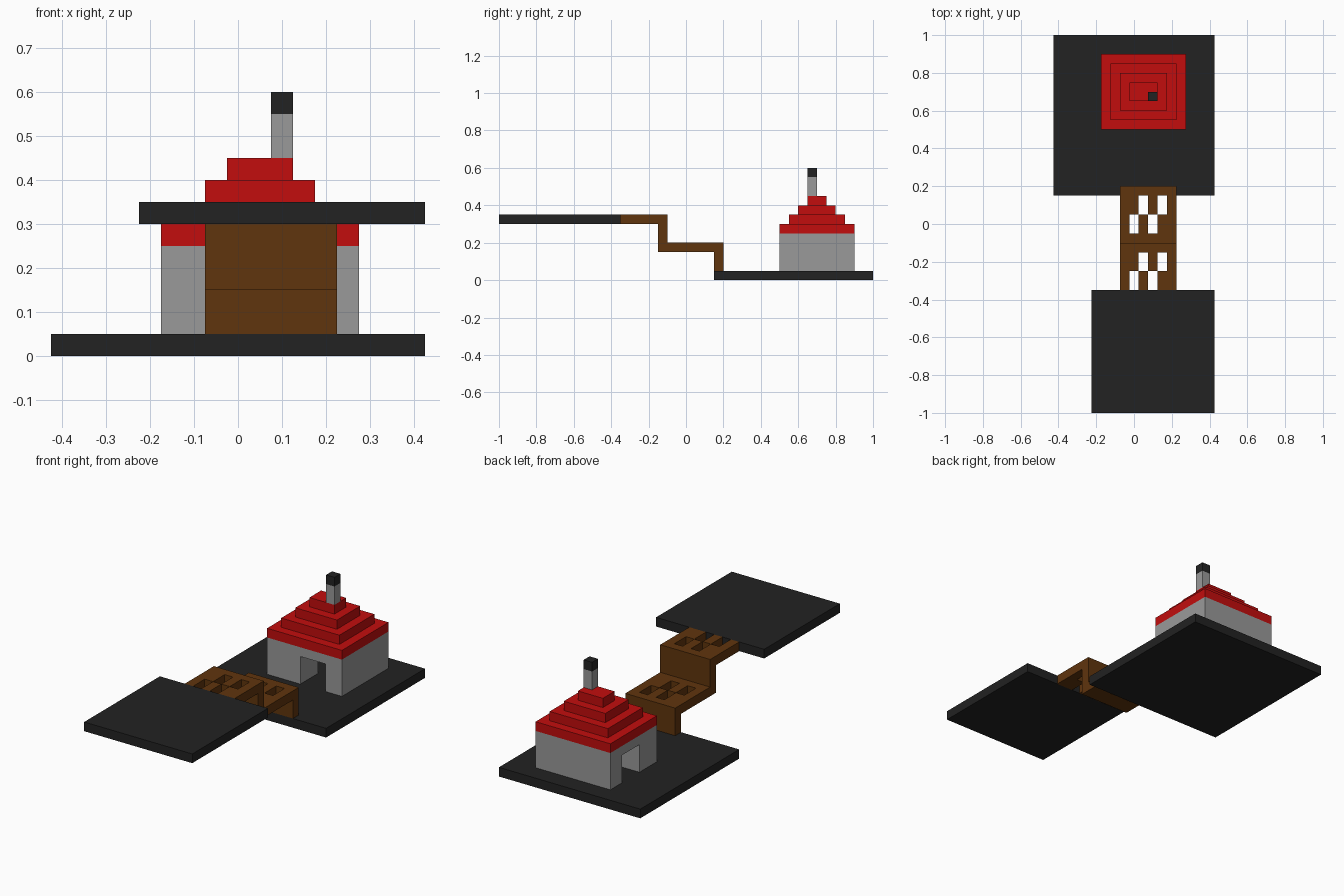
import bpy, bmesh

cube = bpy.data.objects.get("Cube")
if cube:
    bpy.data.objects.remove(cube, do_unlink=True)

U = 0.05  # block size


def material(name, rgb):
    m = bpy.data.materials.new(name)
    m.use_nodes = True
    m.diffuse_color = (*rgb, 1)
    b = m.node_tree.nodes["Principled BSDF"]
    b.inputs["Base Color"].default_value = (*rgb, 1)
    b.inputs["Roughness"].default_value = 0.8
    return m


BLACK = material("charcoal", (0.016, 0.016, 0.016))
GREY = material("stone_grey", (0.32, 0.32, 0.32))
RED = material("roof_red", (0.54, 0.004, 0.004))
BROWN = material("wood_brown", (0.117, 0.035, 0.004))


def finish(name, bm, mat):
    me = bpy.data.meshes.new(name)
    bm.to_mesh(me)
    bm.free()
    me.materials.append(mat)
    ob = bpy.data.objects.new(name, me)
    bpy.context.collection.objects.link(ob)
    return ob


def box(name, x, y, z, mat):
    """Box from (min, max) pairs."""
    bm = bmesh.new()
    bmesh.ops.create_cube(bm, size=1)
    for v in bm.verts:
        v.co = [r[0] if c < 0 else r[1] for c, r in zip(v.co, (x, y, z))]
    return finish(name, bm, mat)


def block_slab(name, x0, y0, nx, ny, z, mat, is_hole):
    """Slab of nx by ny blocks with some blocks left out."""
    bm = bmesh.new()
    cells = {(i, j) for i in range(nx) for j in range(ny) if not is_hole(i, j)}

    def quad(*pts):
        bm.faces.new([bm.verts.new((x0 + i * U, y0 + j * U, z[k])) for i, j, k in pts])

    for i, j in cells:
        ring = [(i, j), (i + 1, j), (i + 1, j + 1), (i, j + 1)]
        quad(*[(a, b, 1) for a, b in ring])
        quad(*[(a, b, 0) for a, b in reversed(ring)])
        for s, (di, dj) in enumerate([(0, -1), (1, 0), (0, 1), (-1, 0)]):
            if (i + di, j + dj) not in cells:
                p, q = ring[s], ring[(s + 1) % 4]
                quad((*p, 0), (*q, 0), (*q, 1), (*p, 1))
    bmesh.ops.remove_doubles(bm, verts=bm.verts, dist=1e-4)
    return finish(name, bm, mat)


# Platforms
box("lower_platform", (-0.425, 0.425), (0.15, 1.0), (0, 0.05), BLACK)
box("upper_platform", (-0.225, 0.425), (-1.0, -0.35), (0.3, 0.35), BLACK)

# Two bridge steps: pierced tread plus riser below its back edge
STEP_X = (-0.075, 0.225)


def staggered(first, rows):
    """Pairs of two-block slots, offset between the two rows."""
    def rule(i, j):
        r = (j - first) // 2
        return 0 <= r < rows and i in ((1, 3) if r == 0 else (2, 4))
    return rule


block_slab("lower_tread", -0.075, -0.1, 6, 5, (0.15, 0.2), BROWN, staggered(1, 2))
block_slab("upper_tread", -0.075, -0.35, 6, 4, (0.3, 0.35), BROWN, staggered(0, 2))
box("lower_riser", STEP_X, (0.15, 0.2), (0.05, 0.2), BROWN)
box("upper_riser", STEP_X, (-0.15, -0.1), (0.15, 0.35), BROWN)


# House walls with a front passage and a side passage that meet inside
def passage(i, j):
    return (4 <= i < 7 and j < 6) or (i < 4 and 3 <= j < 6)


block_slab("house_walls", -0.175, 0.5, 9, 8, (0.05, 0.2), GREY, passage)
box("house_lintel", (-0.175, 0.275), (0.5, 0.9), (0.2, 0.25), GREY)

# Stepped roof
for n in range(4):
    d = n * U
    box(f"roof_step_{n + 1}", (-0.175 + d, 0.275 - d), (0.5 + d, 0.9 - d),
        (0.25 + d, 0.3 + d), RED)

# Chimney
box("chimney", (0.075, 0.125), (0.65, 0.7), (0.45, 0.55), GREY)
box("chimney_cap", (0.075, 0.125), (0.65, 0.7), (0.55, 0.6), BLACK)
